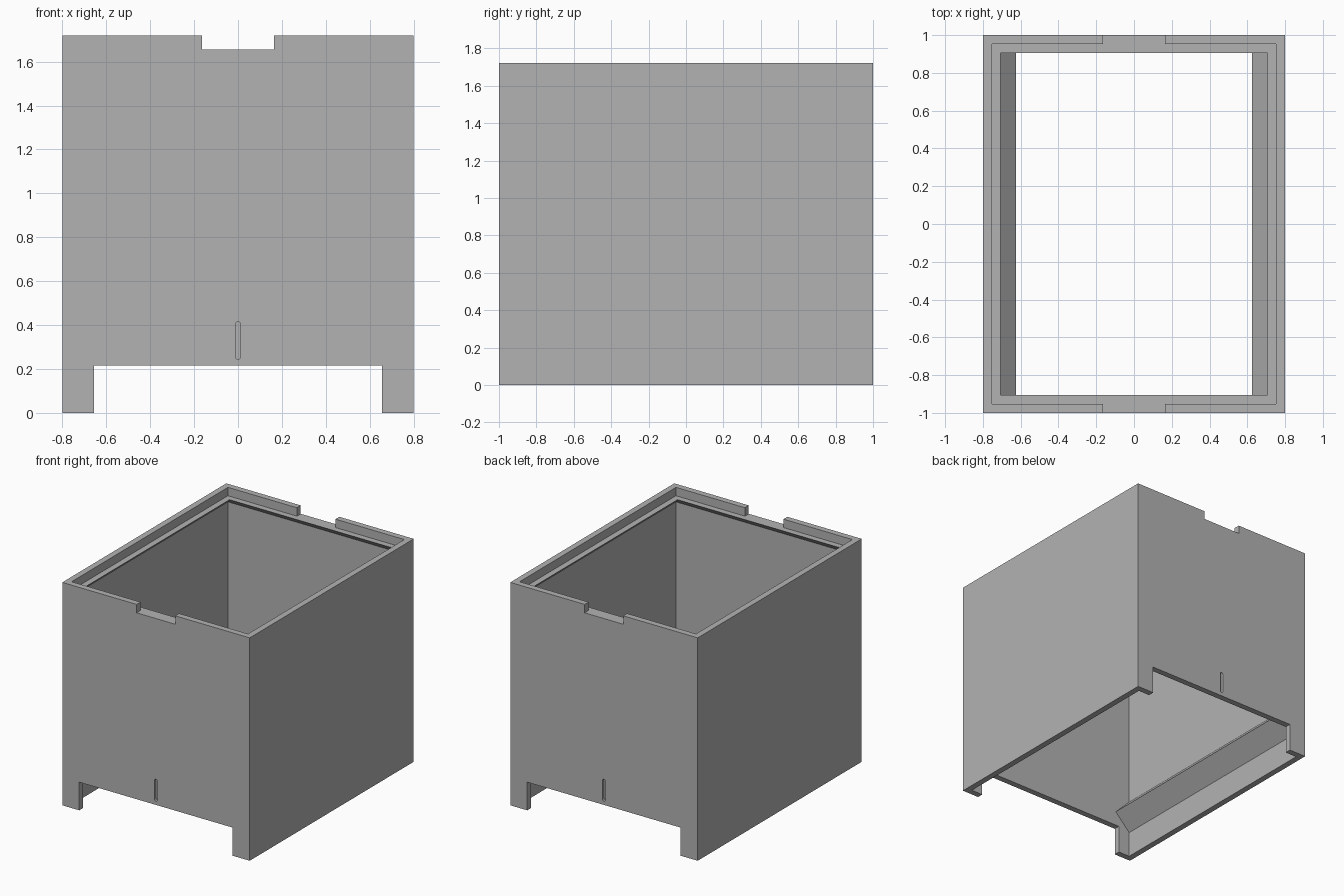
import bpy, bmesh, math
from mathutils import Matrix

cube = bpy.data.objects.get("Cube")
if cube:
    bpy.data.objects.remove(cube, do_unlink=True)

HX, HY, TOP = 0.8, 1.0, 1.72      # half width, half depth, height
WALL = 0.047                      # wall thickness
LEDGE_Z = 1.655                   # height of the lid ledge
OPEN_X, OPEN_Z = 0.655, 0.217     # foot opening half width and height

grey = bpy.data.materials.new("plain grey")
grey.use_nodes = True
grey.diffuse_color = (0.45, 0.45, 0.45, 1)
grey.node_tree.nodes["Principled BSDF"].inputs["Base Color"].default_value = (0.45, 0.45, 0.45, 1)


def make_object(name, bm, helper=False):
    bmesh.ops.recalc_face_normals(bm, faces=bm.faces)
    mesh = bpy.data.meshes.new(name)
    bm.to_mesh(mesh)
    bm.free()
    mesh.materials.append(grey)
    obj = bpy.data.objects.new(name, mesh)
    bpy.context.collection.objects.link(obj)
    if helper:
        obj.hide_render = True
        obj.hide_set(True)
    return obj


def prism(name, outline, half_depth, y=0.0, helper=False):
    """Extrude an (x, z) outline along y."""
    bm = bmesh.new()
    face = bm.faces.new([bm.verts.new((x, y - half_depth, z)) for x, z in outline])
    new = bmesh.ops.extrude_face_region(bm, geom=[face])["geom"]
    verts = [v for v in new if isinstance(v, bmesh.types.BMVert)]
    bmesh.ops.translate(bm, verts=verts, vec=(0, 2 * half_depth, 0))
    return make_object(name, bm, helper)


def rectangle(x, z0, z1):
    return [(-x, z0), (x, z0), (x, z1), (-x, z1)]


def cut(target, cutter):
    mod = target.modifiers.new(cutter.name, "BOOLEAN")
    mod.operation = "DIFFERENCE"
    mod.solver = "EXACT"
    mod.object = cutter


# Open-ended box: a wall section of (inset, height) swept round the rectangle
section = [(0, 0), (0, TOP), (WALL, TOP), (WALL, LEDGE_Z),
           (2 * WALL, LEDGE_Z), (WALL, LEDGE_Z - WALL), (WALL, 0)]
bm = bmesh.new()
loops = [[bm.verts.new((sx * (HX - inset), sy * (HY - inset), z))
          for sx, sy in ((-1, -1), (1, -1), (1, 1), (-1, 1))]
         for inset, z in section]
for i, low in enumerate(loops):
    high = loops[(i + 1) % len(loops)]
    for j in range(4):
        k = (j + 1) % 4
        bm.faces.new((low[j], low[k], high[k], high[j]))
box = make_object("box_walls", bm)

# Finger notches in the lip and foot openings, through front and back
cut(box, prism("lip_notch_cutter", rectangle(0.165, LEDGE_Z, TOP + 0.1), HY + 0.1, helper=True))
cut(box, prism("foot_opening_cutter", rectangle(OPEN_X, -0.1, OPEN_Z), HY + 0.1, helper=True))

# Shallow round-ended slot on the front and back
r = 0.012
slot = [(r * math.cos(a), (0.403 if i < 7 else 0.257) + r * math.sin(a))
        for i, a in enumerate([math.pi * n / 6 for n in range(7)]
                              + [math.pi * (1 + n / 6) for n in range(7)])]
for side, y in (("front", -HY), ("back", HY)):
    cut(box, prism(side + "_slot_cutter", slot, 0.02, y, helper=True))

# Wedge rails along the inside of both long walls
for side, s in (("left", 1), ("right", -1)):
    wall_x = HX - WALL
    wedge = [(wall_x + 0.01, 0.2), (wall_x, 0.2), (0.625, 0.33),
             (wall_x, 0.458), (wall_x + 0.01, 0.458)]
    prism(side + "_rail", [(s * x, z) for x, z in wedge], HY - WALL)
